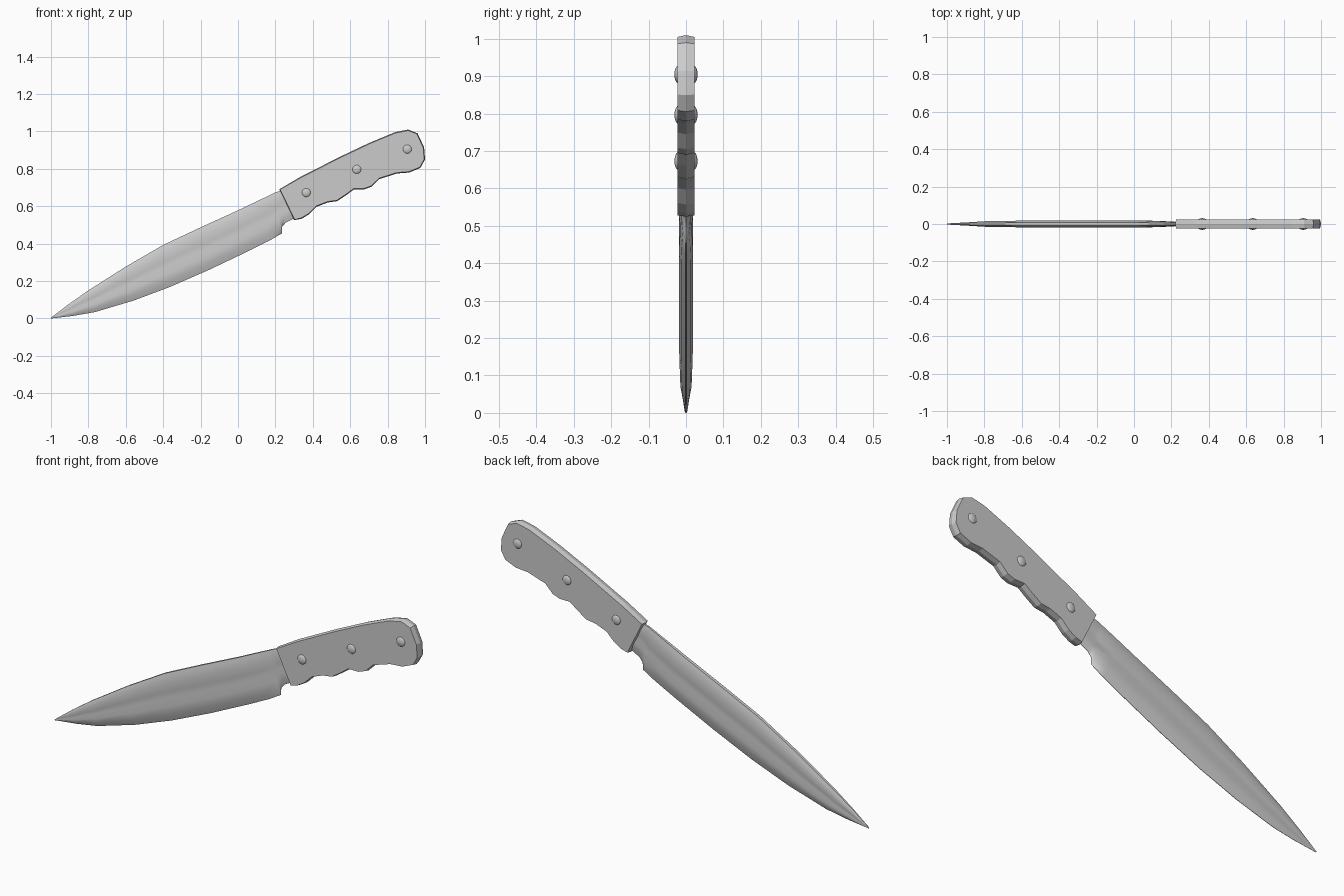
import bpy, bmesh
from mathutils import Vector

cube = bpy.data.objects.get("Cube")
if cube:
    bpy.data.objects.remove(cube, do_unlink=True)

steel = bpy.data.materials.new("plain grey")
steel.use_nodes = True
grey = (0.6, 0.6, 0.6, 1)
steel.diffuse_color = grey
steel.node_tree.nodes["Principled BSDF"].inputs["Base Color"].default_value = grey


def loft(name, rings):
    """Skin closed rings of equal length and cap both ends."""
    bm = bmesh.new()
    loops = [[bm.verts.new(p) for p in ring] for ring in rings]
    n = len(loops[0])
    for a, b in zip(loops, loops[1:]):
        for i in range(n):
            j = (i + 1) % n
            bm.faces.new((a[i], a[j], b[j], b[i]))
    bm.faces.new(loops[0])
    bm.faces.new(loops[-1])
    bmesh.ops.recalc_face_normals(bm, faces=bm.faces)
    mesh = bpy.data.meshes.new(name)
    bm.to_mesh(mesh)
    bm.free()
    mesh.materials.append(steel)
    obj = bpy.data.objects.new(name, mesh)
    bpy.context.collection.objects.link(obj)
    return obj


def smooth(obj, angle):
    bpy.ops.object.select_all(action="DESELECT")
    obj.select_set(True)
    bpy.context.view_layer.objects.active = obj
    bpy.ops.object.shade_smooth_by_angle(angle=angle)


# Blade: stations of spine point, edge point, half thickness
stations = [
    ((-1, 0.004), (-0.998, 0), 0.003), ((-0.91, 0.073), (-0.88, 0.014), 0.008),
    ((-0.8, 0.15), (-0.765, 0.034), 0.015), ((-0.6, 0.277), (-0.56, 0.095), 0.018),
    ((-0.4, 0.393), (-0.36, 0.17), 0.019), ((-0.2, 0.487), (-0.15, 0.262), 0.019),
    ((0, 0.578), (0.06, 0.362), 0.019), ((0.1, 0.626), (0.17, 0.417), 0.016),
    ((0.18, 0.664), (0.235, 0.455), 0.012), ((0.19, 0.669), (0.236, 0.49), 0.011),
    ((0.2, 0.674), (0.255, 0.512), 0.011), ((0.24, 0.685), (0.31, 0.54), 0.011),
]
# Hollow-ground section: distance from spine to edge, relative thickness
section = [(0, 0.4), (0.06, 0.6), (0.2, 1), (0.38, 0.78), (0.52, 0.68),
           (0.68, 1), (0.85, 0.7), (1, 0.06)]
rings = []
for spine, edge, half in stations:
    side = []
    for t, w in section:
        p = Vector(spine).lerp(Vector(edge), t)
        side.append((p.x, half * w, p.y))
    rings.append(side + [(x, -y, z) for x, y, z in reversed(side)])
smooth(loft("blade", rings), 0.9)

# Handle: finger-grooved outline, slightly crowned along its rim
outline = [Vector(p) for p in (
    (0.22, 0.69), (0.33, 0.755), (0.54, 0.862), (0.7, 0.938), (0.84, 0.996),
    (0.91, 1.01), (0.96, 0.99), (0.995, 0.915), (1.0, 0.85), (0.975, 0.805),
    (0.915, 0.78), (0.85, 0.775), (0.755, 0.745), (0.715, 0.705), (0.675, 0.69),
    (0.62, 0.69), (0.58, 0.66), (0.53, 0.627), (0.48, 0.62), (0.42, 0.597),
    (0.38, 0.557), (0.34, 0.533), (0.3, 0.525))]


def inset(points, d):
    result = []
    for i, p in enumerate(points):
        along = points[(i + 1) % len(points)] - points[i - 1]
        inward = Vector((along.y, -along.x)).normalized()
        result.append(p + inward * d)
    return result


rim = inset(outline, 0.005)
loft("handle", [[(p.x, y, p.y) for p in pts]
                for y, pts in ((-0.023, rim), (0, outline), (0.023, rim))])

# Rivets: shallow domes on both handle faces
for place, x, z in (("front", 0.365, 0.673), ("middle", 0.635, 0.797), ("rear", 0.905, 0.905)):
    for side, s in (("right", -1), ("left", 1)):
        bpy.ops.mesh.primitive_uv_sphere_add(segments=20, ring_count=10, radius=1,
                                             location=(x, s * 0.02, z))
        rivet = bpy.context.object
        rivet.name = f"{place}_rivet_{side}"
        rivet.scale = (0.024, 0.011, 0.024)
        rivet.data.materials.append(steel)
        smooth(rivet, 0.9)
